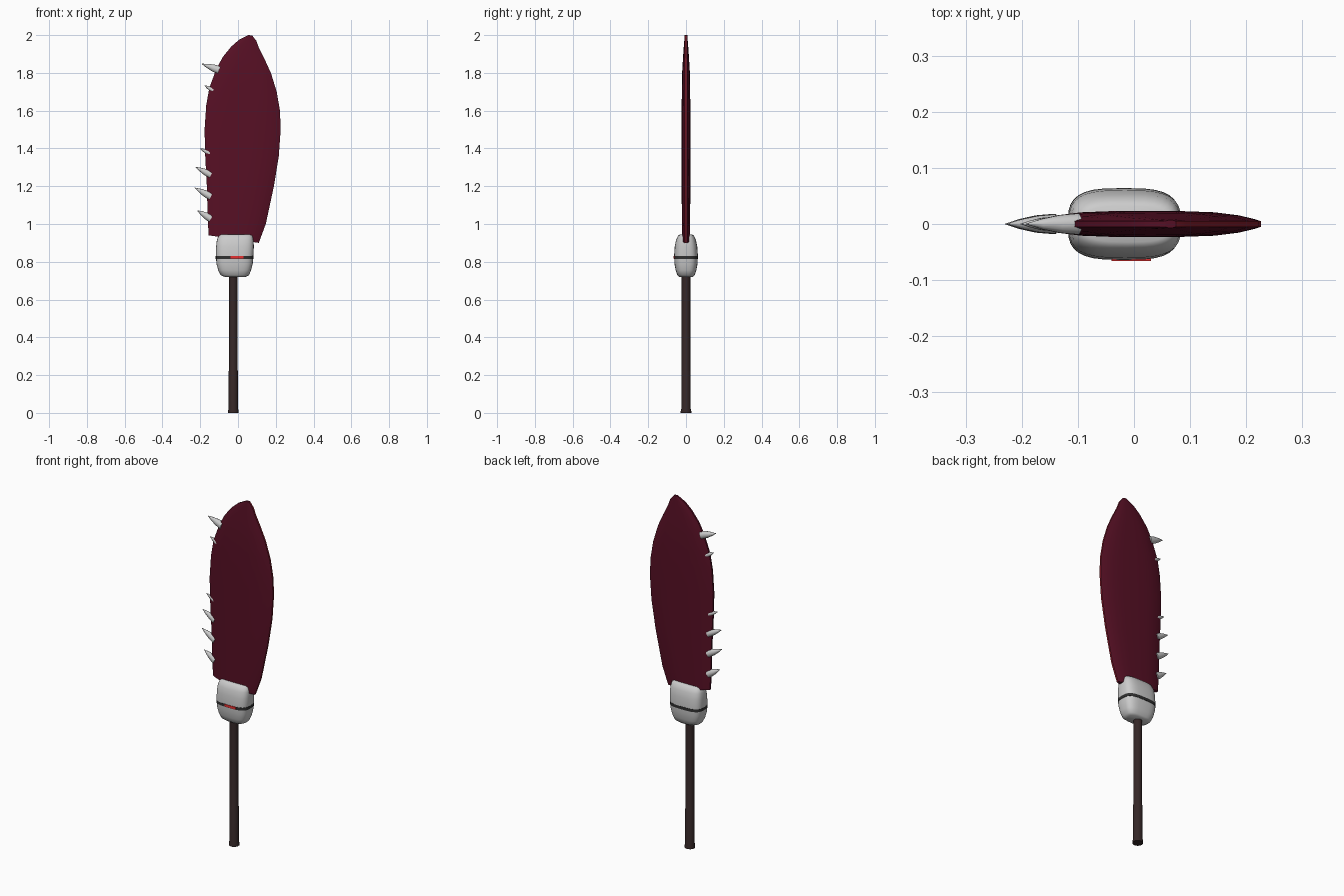
import bpy, bmesh, math
from mathutils import Vector

if "Cube" in bpy.data.objects:
    bpy.data.objects.remove(bpy.data.objects["Cube"], do_unlink=True)


def material(name, r, g, b):
    m = bpy.data.materials.new(name)
    m.use_nodes = True
    m.diffuse_color = (r, g, b, 1)
    m.node_tree.nodes["Principled BSDF"].inputs["Base Color"].default_value = (r, g, b, 1)
    return m


crimson = material("dark crimson", 0.095, 0.005, 0.018)
edge_red = material("edge red", 0.25, 0.012, 0.025)
bone = material("pale grey", 0.6, 0.6, 0.6)
wood = material("dark brown", 0.035, 0.02, 0.02)
black = material("charcoal", 0.03, 0.03, 0.03)
red = material("bright red", 0.8, 0.03, 0.03)


def loft(name, rings, mats, rule=None, angle=40):
    """Skin a stack of equal-length closed rings and cap both ends."""
    bm = bmesh.new()
    loops = [[bm.verts.new(p) for p in ring] for ring in rings]
    for a, b in zip(loops, loops[1:]):
        n = len(a)
        for i in range(n):
            j = (i + 1) % n
            face = bm.faces.new((a[i], a[j], b[j], b[i]))
            if rule:
                face.material_index = rule(i)
    bm.faces.new(loops[0][::-1])
    bm.faces.new(loops[-1])
    bmesh.ops.recalc_face_normals(bm, faces=bm.faces)
    mesh = bpy.data.meshes.new(name)
    bm.to_mesh(mesh)
    bm.free()
    for m in mats:
        mesh.materials.append(m)
    obj = bpy.data.objects.new(name, mesh)
    bpy.context.collection.objects.link(obj)
    bpy.ops.object.select_all(action='DESELECT')
    obj.select_set(True)
    bpy.context.view_layer.objects.active = obj
    bpy.ops.object.shade_smooth_by_angle(angle=math.radians(angle))
    return obj


def oval(cx, rx, ry, z, power=2.0, sides=32):
    """Superellipse ring in a horizontal plane."""
    pts = []
    for i in range(sides):
        a = 2 * math.pi * i / sides
        c, s = math.cos(a), math.sin(a)
        pts.append((cx + rx * math.copysign(abs(c) ** (2 / power), c),
                    ry * math.copysign(abs(s) ** (2 / power), s), z))
    return pts


# Blade: rows of left x, left z, right x, right z, half thickness
ROWS = [(-0.155, 0.94, 0.11, 0.90, 0.021), (-0.16, 1.02, 0.147, 1.00, 0.022),
        (-0.165, 1.2, 0.19, 1.2, 0.023), (-0.174, 1.37, 0.216, 1.36, 0.023),
        (-0.177, 1.5, 0.226, 1.5, 0.023), (-0.168, 1.63, 0.222, 1.6, 0.023),
        (-0.152, 1.72, 0.205, 1.7, 0.022), (-0.115, 1.82, 0.174, 1.8, 0.02),
        (-0.08, 1.885, 0.142, 1.87, 0.016), (-0.035, 1.94, 0.112, 1.93, 0.012),
        (0.005, 1.975, 0.097, 1.97, 0.009), (0.055, 2.0, 0.075, 1.998, 0.007)]
STEPS = 10


def blade_ring(xl, zl, xr, zr, t):
    us = [-math.cos(math.pi * i / STEPS) for i in range(STEPS + 1)]
    half = [((xl + xr) / 2 + u * (xr - xl) / 2, -max(0.005, t * (1 - u ** 4 * 0.78)),
             (zl + zr) / 2 + u * (zr - zl) / 2) for u in us]
    return half + [(x, -y, z) for x, y, z in reversed(half)]


loft("blade", [blade_ring(*r) for r in ROWS], [crimson, edge_red],
     rule=lambda i: int(i == STEPS))

# Rounded guard
GUARD = [(-0.015, 0.055, 0.036, 0.72), (-0.017, 0.075, 0.046, 0.729),
         (-0.018, 0.087, 0.055, 0.755), (-0.018, 0.096, 0.061, 0.79),
         (-0.018, 0.099, 0.063, 0.83), (-0.016, 0.1, 0.06, 0.88),
         (-0.015, 0.097, 0.053, 0.915), (-0.013, 0.09, 0.042, 0.938),
         (-0.012, 0.078, 0.032, 0.945)]
loft("guard", [oval(*g, power=3.2) for g in GUARD], [bone], angle=60)

# Dark band around the guard and the red strip on its front
loft("guard_band", [oval(-0.018, 0.1, 0.064, z, 3.2) for z in (0.814, 0.83)], [black])
strip = [[(x, y, z) for x, y in ((-0.04, -0.066), (0.03, -0.066), (0.03, -0.061), (-0.04, -0.061))]
         for z in (0.817, 0.83)]
loft("red_strip", strip, [red])

# Handle with a thicker grip and a flared foot
HANDLE = [(0.028, 0), (0.028, 0.01), (0.025, 0.022), (0.025, 0.22), (0.023, 0.225), (0.023, 0.735)]
loft("handle", [oval(-0.025, r, r, z, sides=16) for r, z in HANDLE], [wood])

# Spikes: tip x, tip z, base x, base z, base radius
SPIKES = [(-0.192, 1.848, -0.1, 1.815, 0.022), (-0.178, 1.733, -0.13, 1.708, 0.014),
          (-0.202, 1.4, -0.143, 1.372, 0.015), (-0.226, 1.302, -0.143, 1.26, 0.02),
          (-0.23, 1.192, -0.143, 1.145, 0.021), (-0.216, 1.072, -0.143, 1.028, 0.021)]
for n, (tx, tz, bx, bz, r) in enumerate(SPIKES, 1):
    base, tip = Vector((bx, 0, bz)), Vector((tx, 0, tz))
    side = (tip - base).normalized().cross(Vector((0, 1, 0)))
    rings = []
    for t, k in ((0, 1), (0.35, 0.85), (0.7, 0.48), (1, 0.03)):
        c = base.lerp(tip, t)
        rings.append([c + side * (r * k * math.cos(a)) + Vector((0, r * k * 0.9 * math.sin(a), 0))
                      for a in (math.tau * i / 10 for i in range(10))])
    loft(f"spike_{n}", rings, [bone], angle=50)
